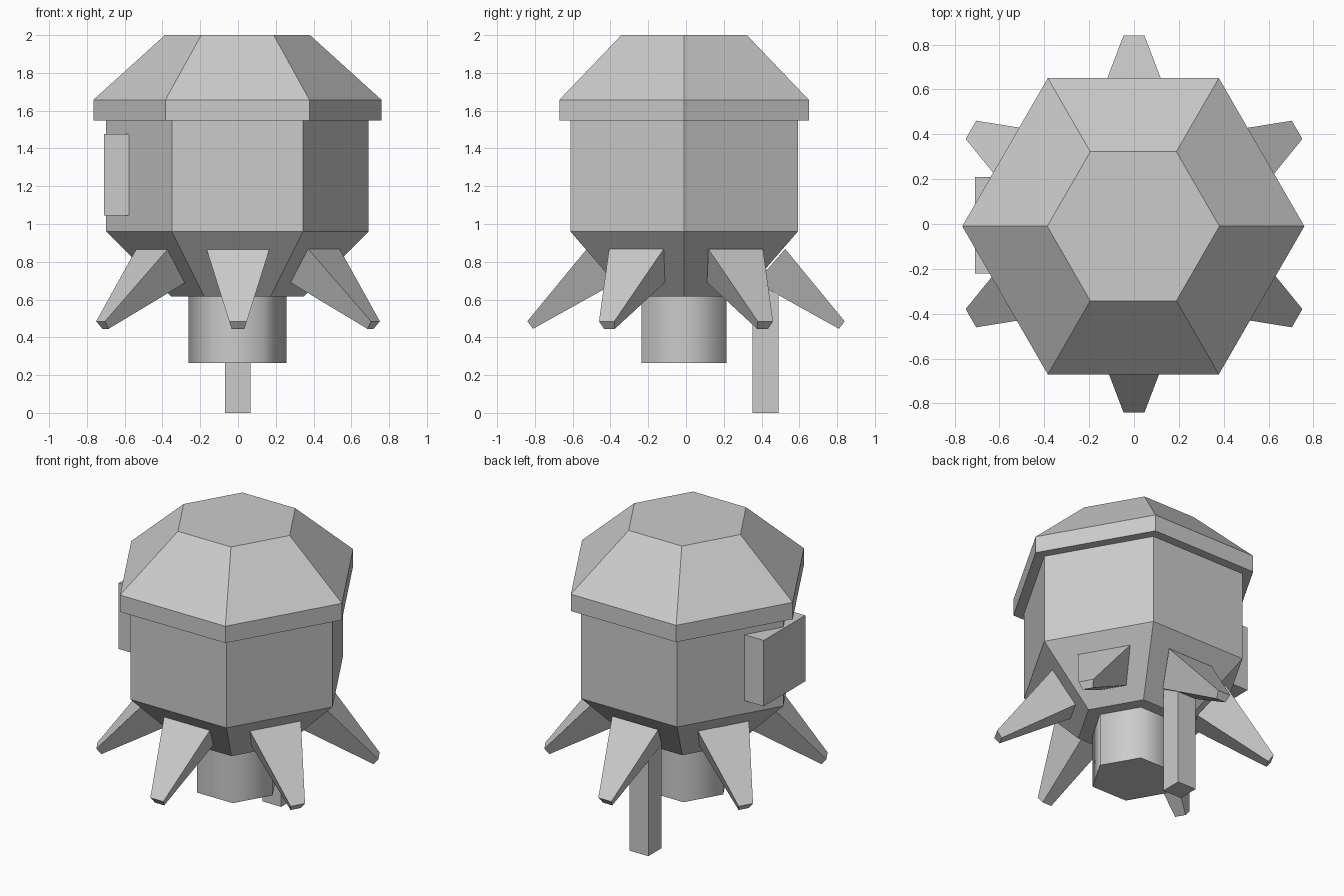
import bpy
import bmesh
import math

if "Cube" in bpy.data.objects:
    bpy.data.objects.remove(bpy.data.objects["Cube"])

CX, CY = -0.003, -0.01  # axis of the hexagonal parts


def finish(name, bm):
    bmesh.ops.recalc_face_normals(bm, faces=bm.faces)
    mesh = bpy.data.meshes.new(name)
    bm.to_mesh(mesh)
    bm.free()
    obj = bpy.data.objects.new(name, mesh)
    bpy.context.collection.objects.link(obj)
    return obj


def loft(name, rings):
    """Closed solid through rings that have equal vertex counts."""
    bm = bmesh.new()
    loops = [[bm.verts.new(p) for p in ring] for ring in rings]
    n = len(loops[0])
    for a, b in zip(loops, loops[1:]):
        for i in range(n):
            j = (i + 1) % n
            bm.faces.new((a[i], a[j], b[j], b[i]))
    bm.faces.new(loops[0])
    bm.faces.new(loops[-1])
    return finish(name, bm)


def hexagon(r, z):
    return [(CX + r * math.cos(math.radians(60 * i)),
             CY + r * math.sin(math.radians(60 * i)), z) for i in range(6)]


def hex_solid(name, profile):
    return loft(name, [hexagon(r, z) for r, z in profile])


def box(name, lo, hi):
    return loft(name, [[(lo[0], lo[1], z), (hi[0], lo[1], z),
                        (hi[0], hi[1], z), (lo[0], hi[1], z)]
                       for z in (lo[2], hi[2])])


# Main hexagonal body with tapered underside
hex_solid("body", [(0.35, 0.615), (0.695, 0.96), (0.695, 1.55)])

# Overhanging faceted cap
hex_solid("cap", [(0.763, 1.547), (0.763, 1.657), (0.384, 2.0)])

# Smooth-shaded neck below the body
neck = hex_solid("neck", [(0.26, 0.265), (0.26, 0.63)])
bpy.context.view_layer.objects.active = neck
neck.select_set(True)
bpy.ops.object.shade_smooth_by_angle(angle=math.radians(70))
neck.select_set(False)

# Six tapered fins sloping outward: (radius, half width, height) of top and bottom edges
FIN = [((0.525, 0.167, 0.868), (0.37, 0.085, 0.69)),
       ((0.84, 0.047, 0.485), (0.81, 0.033, 0.445))]
for k in range(6):
    a = math.radians(30 + 60 * k)
    c, s = math.cos(a), math.sin(a)
    rings = []
    for (rt, wt, zt), (rb, wb, zb) in FIN:
        corners = [(rt, -wt, zt), (rt, wt, zt), (rb, wb, zb), (rb, -wb, zb)]
        rings.append([(r * c - w * s, r * s + w * c, z) for r, w, z in corners])
    loft(f"fin_{k + 1}", rings)

# Rear post reaching the ground
box("rear_post", (-0.07, 0.352, 0.0), (0.066, 0.49, 0.76))

# Panel on the left corner
box("side_panel", (-0.71, -0.22, 1.045), (-0.56, 0.21, 1.477))
